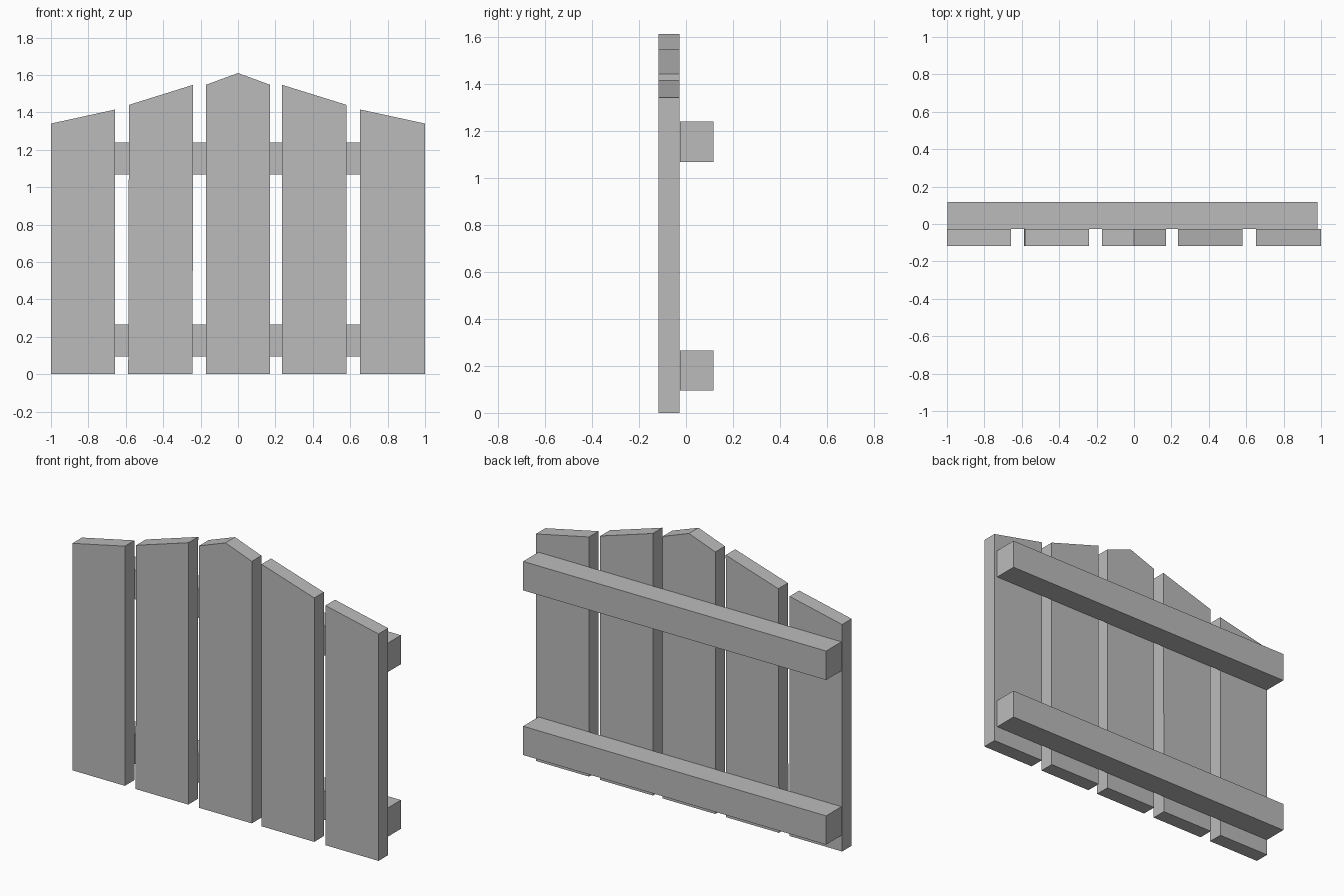
import bpy
import bmesh

default_cube = bpy.data.objects.get("Cube")
if default_cube:
    bpy.data.objects.remove(default_cube, do_unlink=True)

# One plain grey for the whole fence
grey = bpy.data.materials.new("plain grey")
grey.use_nodes = True
colour = (0.5, 0.5, 0.5, 1.0)
grey.diffuse_color = colour
grey.node_tree.nodes["Principled BSDF"].inputs["Base Color"].default_value = colour


def extruded_board(name, profile, y_front, y_back):
    """Board from an (x, z) outline, extruded from front to back."""
    bm = bmesh.new()
    face = bm.faces.new([bm.verts.new((x, y_front, z)) for x, z in profile])
    result = bmesh.ops.extrude_face_region(bm, geom=[face])
    verts = [v for v in result["geom"] if isinstance(v, bmesh.types.BMVert)]
    bmesh.ops.translate(bm, verts=verts, vec=(0, y_back - y_front, 0))
    bmesh.ops.recalc_face_normals(bm, faces=bm.faces)
    mesh = bpy.data.meshes.new(name)
    bm.to_mesh(mesh)
    bm.free()
    mesh.materials.append(grey)
    obj = bpy.data.objects.new(name, mesh)
    bpy.context.collection.objects.link(obj)
    return obj


# Upright pickets: left edge, right edge, then the top outline from right to left
pickets = {
    "right_outer_picket": (-1.0, -0.657, [(-0.657, 1.415), (-1.0, 1.34)]),
    "right_inner_picket": (-0.587, -0.243, [(-0.24, 1.547), (-0.583, 1.44)]),
    "centre_picket": (-0.172, 0.172, [(0.172, 1.547), (0.0, 1.61), (-0.172, 1.547)]),
    "left_inner_picket": (0.236, 0.58, [(0.58, 1.44), (0.236, 1.547)]),
    "left_outer_picket": (0.653, 1.0, [(1.0, 1.34), (0.653, 1.415)]),
}
for name, (x0, x1, top) in pickets.items():
    extruded_board(name, [(x0, 0), (x1, 0)] + top, -0.117, -0.028)

# Horizontal rails behind the pickets
for name, z0, z1 in (("lower_rail", 0.095, 0.265), ("upper_rail", 1.067, 1.238)):
    outline = [(-0.997, z0), (0.982, z0), (0.982, z1), (-0.997, z1)]
    extruded_board(name, outline, -0.026, 0.117)
